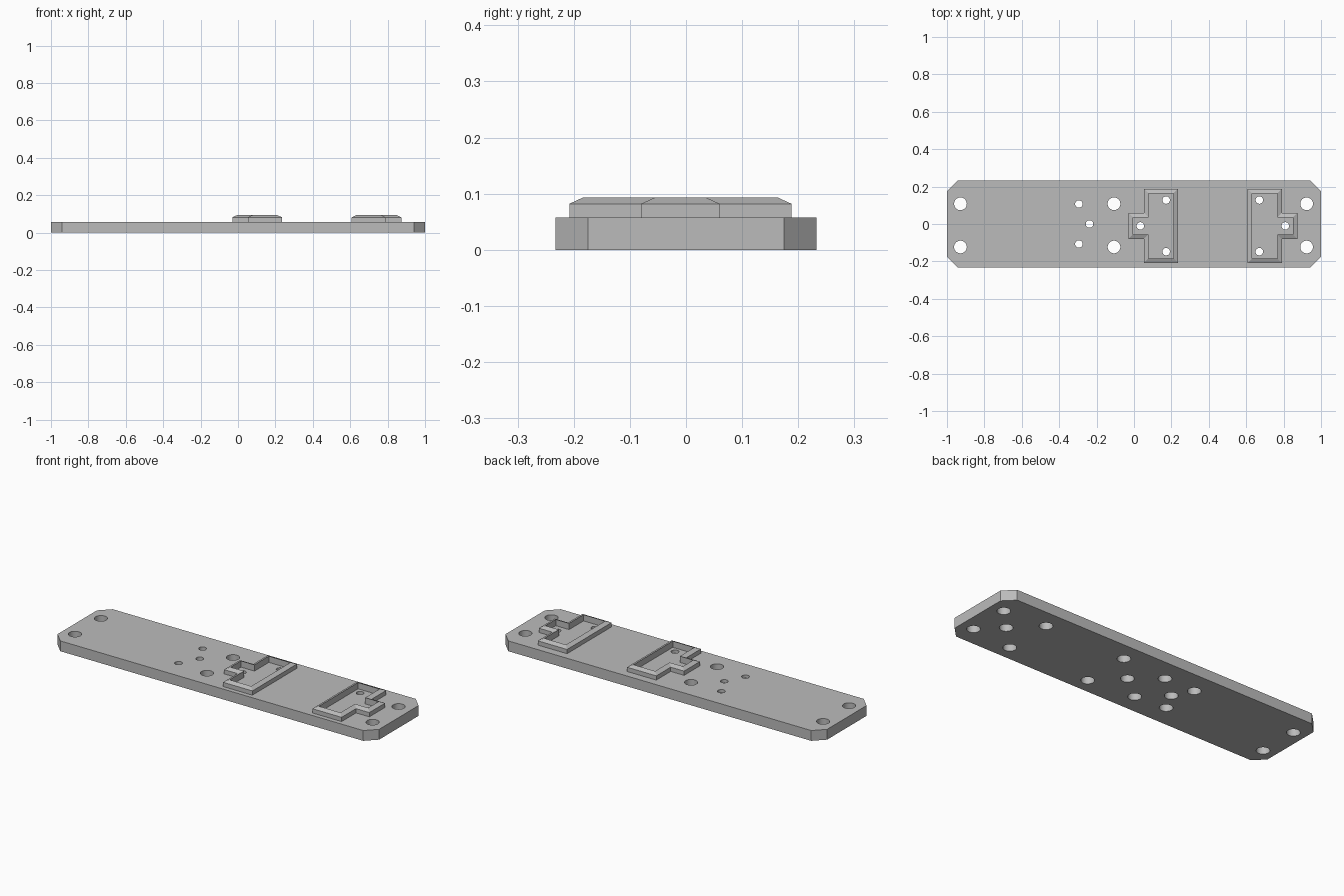
import bpy
import bmesh
import math

if "Cube" in bpy.data.objects:
    bpy.data.objects.remove(bpy.data.objects["Cube"], do_unlink=True)

grey = bpy.data.materials.new("plain grey")
grey.use_nodes = True
grey.diffuse_color = (0.5, 0.5, 0.5, 1)
grey.node_tree.nodes["Principled BSDF"].inputs["Base Color"].default_value = (0.5, 0.5, 0.5, 1)

TOP = 0.058      # plate thickness
MID = -0.01      # centre line of the raised sockets


def finish(bm, name):
    bmesh.ops.recalc_face_normals(bm, faces=bm.faces[:])
    mesh = bpy.data.meshes.new(name)
    bm.to_mesh(mesh)
    bm.free()
    mesh.materials.append(grey)
    obj = bpy.data.objects.new(name, mesh)
    bpy.context.scene.collection.objects.link(obj)
    return obj


def loft(bm, rings, close_ends):
    """Skin a stack of (points, z) outlines."""
    loops = [[bm.verts.new((x, y, z)) for x, y in pts] for pts, z in rings]
    for a, b in zip(loops, loops[1:]):
        n = len(a)
        for i in range(n):
            bm.faces.new((a[i], a[(i + 1) % n], b[(i + 1) % n], b[i]))
    if close_ends:
        bm.faces.new(loops[0][::-1])
        bm.faces.new(loops[-1])


def circle(cx, cy, r, n=32):
    return [(cx + r * math.cos(math.tau * i / n), cy + r * math.sin(math.tau * i / n))
            for i in range(n)]


# Base plate with clipped corners
W, D, C = 1.0, 0.233, 0.058
outline = [(-W, C - D), (C - W, -D), (W - C, -D), (W, C - D),
           (W, D - C), (W - C, D), (C - W, D), (-W, D - C)]
bm = bmesh.new()
loft(bm, [(outline, 0), (outline, TOP)], True)
plate = finish(bm, "base_plate")

# Hole cutters: plain mounting holes, and screw holes counterbored from below
BIG, SMALL, BORE = 0.034, 0.02, 0.04
bm = bmesh.new()
for x in (-0.928, -0.107, 0.923):
    for y in (0.108, -0.123):
        loft(bm, [(circle(x, y, BIG), -0.1), (circle(x, y, BIG), 0.2)], True)
screws = [(-0.295, 0.107), (-0.295, -0.107), (-0.238, 0)]
for x, stem_x in ((0.172, 0.034), (0.67, 0.809)):
    screws += [(x, MID + 0.138), (x, MID - 0.138), (stem_x, MID)]
for x, y in screws:
    loft(bm, [(circle(x, y, BIG), -0.1), (circle(x, y, BIG), BORE),
              (circle(x, y, SMALL), BORE), (circle(x, y, SMALL), 0.2)], True)
cutter = finish(bm, "hole_cutter")
cutter.hide_render = True

cut = plate.modifiers.new("holes", "BOOLEAN")
cut.object = cutter
cut.solver = "EXACT"
bpy.context.view_layer.objects.active = plate
plate.select_set(True)
bpy.ops.object.modifier_apply(modifier=cut.name)
bpy.data.objects.remove(cutter, do_unlink=True)
bpy.ops.object.shade_smooth_by_angle(angle=math.radians(30))


# Raised T-shaped sockets: upright wall, sloped rim, open pocket
def tee(side, inset):
    stem, near, far = -0.03 + inset, 0.053 + inset, 0.235 - inset
    half, neck = 0.198 - inset, 0.07 - inset
    pts = [(stem, -neck), (near, -neck), (near, -half), (far, -half),
           (far, half), (near, half), (near, neck), (stem, neck)]
    axis = 0.4215
    return [(axis + side * (x - axis), MID + y) for x, y in pts]


for side, name in ((1, "middle_socket"), (-1, "end_socket")):
    bm = bmesh.new()
    loft(bm, [(tee(side, 0), TOP), (tee(side, 0), 0.082),
              (tee(side, 0.024), 0.093), (tee(side, 0.024), TOP),
              (tee(side, 0), TOP)], False)
    bmesh.ops.remove_doubles(bm, verts=bm.verts[:], dist=0.0001)
    finish(bm, name)
